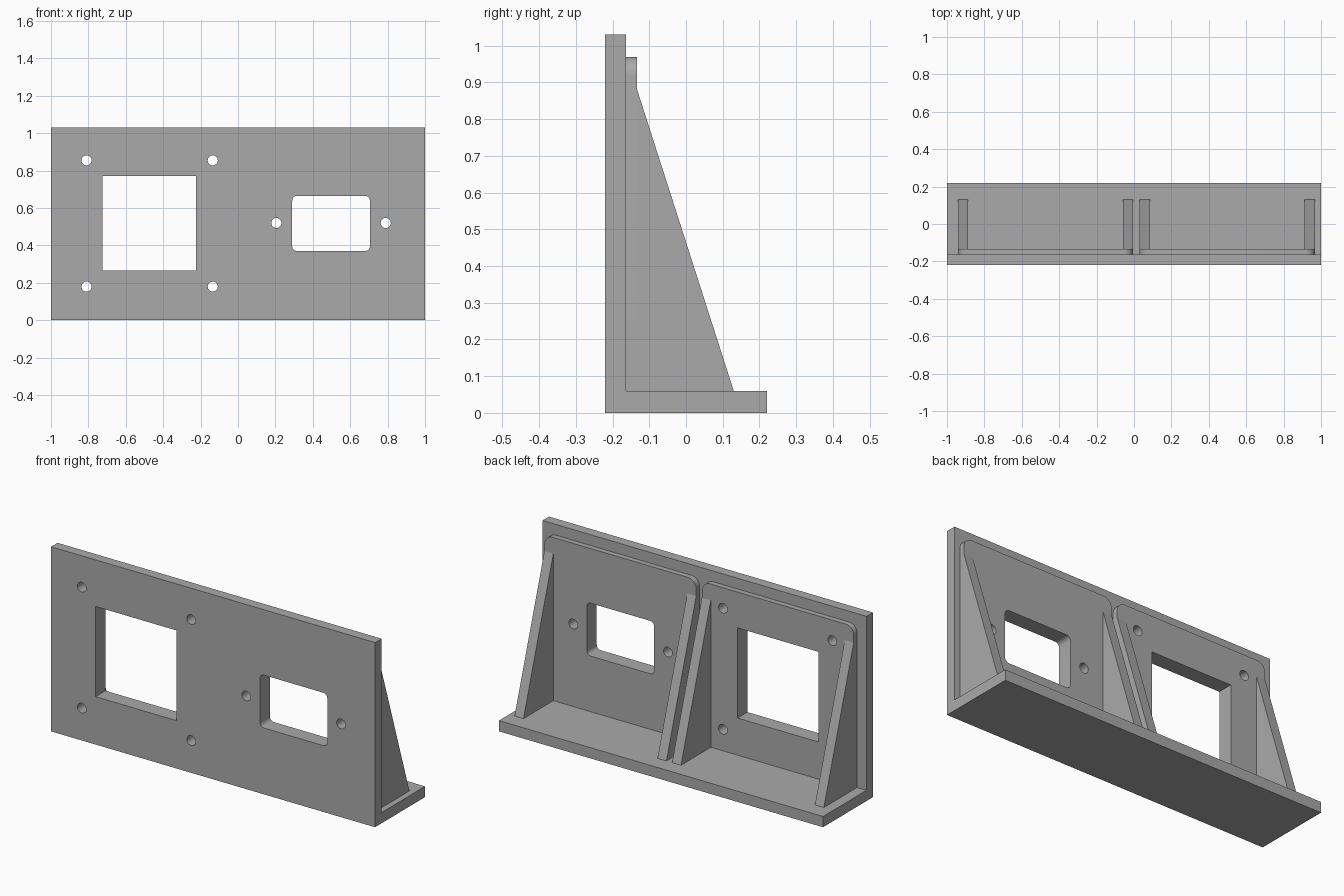
import bpy, bmesh, math
from mathutils import Vector

if "Cube" in bpy.data.objects:
    bpy.data.objects.remove(bpy.data.objects["Cube"], do_unlink=True)

GREY = (0.4, 0.4, 0.4, 1.0)
grey = bpy.data.materials.new("mid grey")
grey.use_nodes = True
grey.diffuse_color = GREY
grey.node_tree.nodes["Principled BSDF"].inputs["Base Color"].default_value = GREY

# Main levels
FRONT, PANEL_BACK, PAD_BACK, BASE_BACK = -0.22, -0.163, -0.133, 0.22
TOP, BASE_TOP, PAD_TOP, RIB_TOP, RIB_FOOT = 1.03, 0.06, 0.97, 0.88, 0.13
RIB_WIDTH = 0.055
HOLE_RADIUS = 0.027


def prism(name, points, offset):
    """Extrude a closed planar outline along an offset."""
    bm = bmesh.new()
    face = bm.faces.new([bm.verts.new(p) for p in points])
    new = bmesh.ops.extrude_face_region(bm, geom=[face])["geom"]
    verts = [v for v in new if isinstance(v, bmesh.types.BMVert)]
    bmesh.ops.translate(bm, verts=verts, vec=Vector(offset))
    bmesh.ops.recalc_face_normals(bm, faces=bm.faces)
    mesh = bpy.data.meshes.new(name)
    bm.to_mesh(mesh)
    bm.free()
    mesh.materials.append(grey)
    obj = bpy.data.objects.new(name, mesh)
    bpy.context.collection.objects.link(obj)
    return obj


def rounded(x0, x1, z0, z1, low, high, steps=8):
    """Rectangle outline in x and z with low and high corner radii."""
    corners = [(x1, z1, -1, -1, high, 0), (x0, z1, 1, -1, high, 1),
               (x0, z0, 1, 1, low, 2), (x1, z0, -1, 1, low, 3)]
    points = []
    for x, z, sx, sz, r, quarter in corners:
        if r == 0:
            points.append((x, z))
            continue
        for i in range(steps + 1):
            a = (quarter + i / steps) * math.pi / 2
            points.append((x + sx * r + r * math.cos(a), z + sz * r + r * math.sin(a)))
    return points


def circle(x, z, r=HOLE_RADIUS, n=32):
    angles = [math.tau * i / n for i in range(n)]
    return [(x + r * math.cos(a), z + r * math.sin(a)) for a in angles]


def upright(name, outline, y0, y1):
    return prism(name, [(x, y0, z) for x, z in outline], (0, y1 - y0, 0))


def finish(obj, cutters):
    """Cut the openings and smooth the round walls."""
    bpy.ops.object.select_all(action="DESELECT")
    bpy.context.view_layer.objects.active = obj
    obj.select_set(True)
    for cutter in cutters:
        mod = obj.modifiers.new("opening", "BOOLEAN")
        mod.operation, mod.solver, mod.object = "DIFFERENCE", "EXACT", cutter
        bpy.ops.object.modifier_apply(modifier=mod.name)
    bpy.ops.object.shade_smooth_by_angle(angle=math.radians(30))


# Openings
left_outlines = [circle(0.205, 0.52), circle(0.79, 0.52),
                 rounded(0.29, 0.705, 0.37, 0.665, 0.025, 0.025)]
right_outlines = [circle(x, z) for x in (-0.81, -0.135) for z in (0.18, 0.855)]
right_outlines.append(rounded(-0.725, -0.225, 0.267, 0.77, 0, 0))
left_cutters = [upright("left_cutter", o, -0.3, 0) for o in left_outlines]
right_cutters = [upright("right_cutter", o, -0.3, 0) for o in right_outlines]

# Front panel and base shelf in one L-shaped piece
profile = [(FRONT, 0), (BASE_BACK, 0), (BASE_BACK, BASE_TOP),
           (PANEL_BACK, BASE_TOP), (PANEL_BACK, TOP), (FRONT, TOP)]
panel = prism("panel_and_base", [(-1, y, z) for y, z in profile], (2, 0, 0))
finish(panel, left_cutters + right_cutters)

# Raised backing pads, each with a sloping rib at either side
rib_profile = [(PAD_BACK, BASE_TOP), (RIB_FOOT, BASE_TOP), (PAD_BACK, RIB_TOP)]
for side, x0, x1, cutters in (("left", 0.03, 0.967, left_cutters),
                              ("right", -0.942, -0.005, right_cutters)):
    pad = upright(side + "_backing_pad",
                  rounded(x0, x1, BASE_TOP, PAD_TOP, 0, 0.05), PANEL_BACK, PAD_BACK)
    finish(pad, cutters)
    for end, x in (("right", x0), ("left", x1 - RIB_WIDTH)):
        prism(f"{side}_pad_{end}_rib", [(x, y, z) for y, z in rib_profile],
              (RIB_WIDTH, 0, 0))

for cutter in left_cutters + right_cutters:
    bpy.data.objects.remove(cutter, do_unlink=True)
